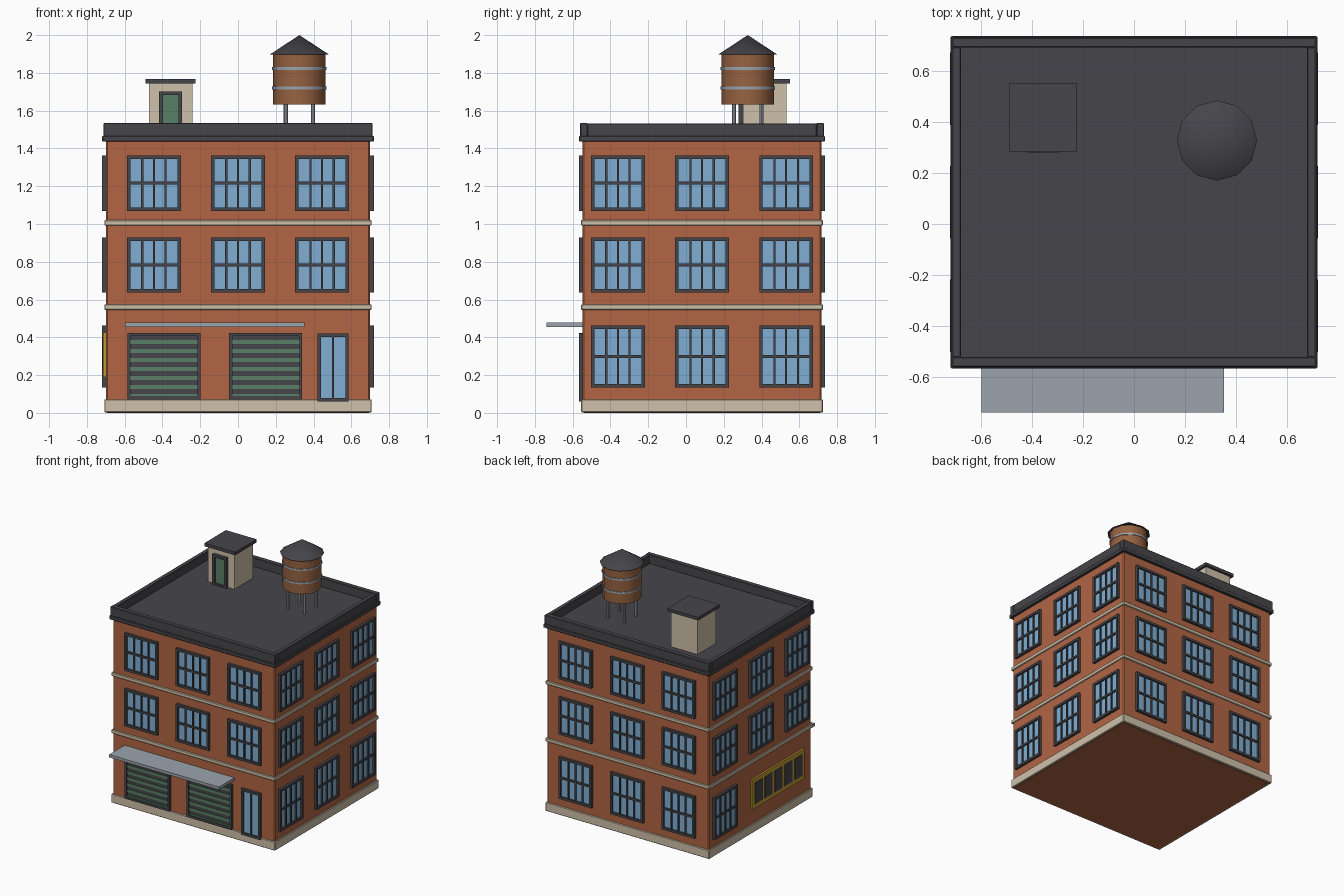
import bpy, bmesh, math
from mathutils import Matrix, Vector

if "Cube" in bpy.data.objects:
    bpy.data.objects.remove(bpy.data.objects["Cube"])

CY = 0.085            # building centre in y
HX, HY = 0.70, 0.632  # wall half sizes


def material(name, rgb):
    m = bpy.data.materials.new(name)
    lin = [((c / 255 + 0.055) / 1.055) ** 2.4 for c in rgb]
    m.diffuse_color = (*lin, 1)
    m.use_nodes = True
    m.node_tree.nodes["Principled BSDF"].inputs["Base Color"].default_value = m.diffuse_color
    return m


BRICK = material("brick", (178, 101, 68))
STONE = material("stone", (206, 193, 170))
DARK = material("dark_grey", (70, 69, 74))
GLASS = material("glass_blue", (128, 175, 212))
WOOD = material("tank_wood", (150, 98, 64))
METAL = material("light_metal", (155, 164, 173))
GREEN = material("shutter_green", (88, 128, 103))
YELLOW = material("sign_yellow", (190, 152, 50))


def finish(name, bm, mat, bevel=0, smooth=False):
    me = bpy.data.meshes.new(name)
    bm.to_mesh(me)
    bm.free()
    me.materials.append(mat)
    ob = bpy.data.objects.new(name, me)
    bpy.context.collection.objects.link(ob)
    if bevel:
        mod = ob.modifiers.new("bevel", 'BEVEL')
        mod.width, mod.segments = bevel, 1
    if smooth:
        bpy.ops.object.select_all(action='DESELECT')
        ob.select_set(True)
        bpy.context.view_layer.objects.active = ob
        bpy.ops.object.shade_smooth_by_angle(angle=math.radians(40))
    return ob


def add_box(bm, lo, hi, mat=None):
    lo, hi = Vector(lo), Vector(hi)
    m = Matrix.Translation((lo + hi) / 2) @ Matrix.Diagonal((*(hi - lo), 1))
    bmesh.ops.create_cube(bm, size=1, matrix=(mat or Matrix()) @ m)


def boxes(name, mat, items, place=None, bevel=0):
    bm = bmesh.new()
    for lo, hi in items:
        add_box(bm, lo, hi, place)
    return finish(name, bm, mat, bevel)


def slab(name, mat, grow, z0, z1, bevel=0.004):
    return boxes(name, mat, [((-HX - grow, CY - HY - grow, z0),
                              (HX + grow, CY + HY + grow, z1))], bevel=bevel)


def lathe(name, mat, profile, center, sides=12):
    bm = bmesh.new()
    for (r0, z0), (r1, z1) in zip(profile, profile[1:]):
        bmesh.ops.create_cone(bm, cap_ends=True, segments=sides, radius1=r0, radius2=r1,
                              depth=z1 - z0,
                              matrix=Matrix.Translation((*center, (z0 + z1) / 2)))
    return finish(name, bm, mat, smooth=True)


# Wall frames: local x runs along the wall, local -y points outward
def wall(angle, dist):
    return (Matrix.Translation((0, CY, 0)) @ Matrix.Rotation(angle, 4, 'Z')
            @ Matrix.Translation((0, -dist, 0)))


WALLS = {"front": wall(0, HY), "right": wall(math.pi / 2, HX),
         "back": wall(math.pi, HY), "left": wall(-math.pi / 2, HX)}


def frame_bars(x0, x1, z0, z1, cols, rows, edge, bar, rail, out=0.02):
    """Border, vertical bars and horizontal rails of a glazed opening."""
    items = [((x0, -out, z0), (x0 + edge, 0.01, z1)), ((x1 - edge, -out, z0), (x1, 0.01, z1)),
             ((x0 + edge, -out, z0), (x1 - edge, 0.01, z0 + edge)),
             ((x0 + edge, -out, z1 - edge), (x1 - edge, 0.01, z1))]
    for i in range(1, cols):
        c = x0 + edge + (x1 - x0 - 2 * edge) * i / cols
        items.append(((c - bar / 2, -out + 0.004, z0 + edge), (c + bar / 2, 0.01, z1 - edge)))
    for i in range(1, rows):
        c = z0 + edge + (z1 - z0 - 2 * edge) * i / rows
        items.append(((x0 + edge, -out + 0.003, c - rail / 2), (x1 - edge, 0.01, c + rail / 2)))
    return items


# Main volume with plinth, floor bands and cornice
slab("brick_body", BRICK, 0, 0, 1.45, 0.008)
slab("plinth", STONE, 0.008, 0.003, 0.072)
slab("lower_band", STONE, 0.008, 0.545, 0.574)
slab("upper_band", STONE, 0.008, 0.992, 1.021)
slab("cornice_roof", DARK, 0.019, 1.436, 1.466)

# Parapet around the roof
px, py, t = 0.712, 0.645, 0.038
boxes("parapet", DARK, [
    ((-px, CY - py, 1.464), (px, CY - py + t, 1.535)),
    ((-px, CY + py - t, 1.464), (px, CY + py, 1.535)),
    ((-px, CY - py + t, 1.464), (-px + 0.034, CY + py - t, 1.533)),
    ((px - 0.034, CY - py + t, 1.464), (px, CY + py - t, 1.533))], bevel=0.003)

# Windows on all four walls
ROWS = [(0.135, 0.462), (0.637, 0.929), (1.07, 1.363)]
for side, place in WALLS.items():
    bars, panes = [], []
    for floor, (z0, z1) in enumerate(ROWS):
        for c in (-0.445, 0, 0.445):
            # the front has doors below, the left wall has a sign
            if floor == 0 and (side == "front" or (side == "left" and c > -0.4)):
                continue
            x0, x1 = c - 0.142, c + 0.142
            bars += frame_bars(x0, x1, z0, z1, 4, 2, 0.018, 0.011, 0.015)
            panes.append(((x0 + 0.01, -0.006, z0 + 0.01), (x1 - 0.01, 0.005, z1 - 0.01)))
    boxes(side + "_window_frames", DARK, bars, place)
    boxes(side + "_window_glass", GLASS, panes, place)

# Garage shutters: dark surround, dark backing and green slats
F = WALLS["front"]
for name, x0 in (("left", -0.586), ("right", -0.048)):
    x1 = x0 + 0.388
    surround = frame_bars(x0, x1, 0.072, 0.424, 1, 1, 0.018, 0, 0)
    surround.append(((x0 + 0.01, -0.008, 0.072), (x1 - 0.01, 0.005, 0.42)))
    boxes(name + "_shutter_frame", DARK, surround, F)
    boxes(name + "_shutter_slats", GREEN,
          [((x0 + 0.016, -0.014, 0.079 + 0.0475 * i), (x1 - 0.016, -0.004, 0.101 + 0.0475 * i))
           for i in range(7)], F)

# Entrance door
boxes("entrance_frame", DARK, frame_bars(0.421, 0.586, 0.06, 0.42, 2, 1, 0.018, 0.012, 0), F)
boxes("entrance_glass", GLASS, [((0.43, -0.006, 0.07), (0.578, 0.005, 0.41))], F)

# Canopy over the shutters
boxes("canopy", METAL, [((-0.597, -0.739, 0.456), (0.353, CY - HY + 0.01, 0.478))])

# Sign board on the left wall (local x is reversed y)
L = WALLS["left"]
s0, s1 = -0.12, 0.53
boxes("sign_board", YELLOW, [((s0, -0.014, 0.19), (s1, 0.005, 0.425))], L)
boxes("sign_panels", DARK,
      [((s0 + 0.035 + 0.122 * i, -0.018, 0.225), (s0 + 0.127 + 0.122 * i, -0.01, 0.39))
       for i in range(5)], L)

# Roof access shed
sx, sy = -0.357, 0.417
boxes("shed_walls", STONE, [((sx - 0.115, sy - 0.115, 1.46), (sx + 0.115, sy + 0.115, 1.745))])
boxes("shed_roof", DARK, [((sx - 0.133, sy - 0.133, 1.743), (sx + 0.133, sy + 0.133, 1.767))])
S = Matrix.Translation((sx, sy - 0.115, 0))
boxes("shed_door_frame", DARK, frame_bars(-0.061, 0.061, 1.46, 1.702, 1, 1, 0.02, 0, 0, 0.024), S)
boxes("shed_door", GREEN, [((-0.05, -0.012, 1.47), (0.05, 0.005, 1.69))], S)

# Water tank on four legs
tank = (0.325, 0.327)
lathe("tank_barrel", WOOD, [(0.139, 1.633), (0.139, 1.9)], tank)
lathe("tank_roof", DARK, [(0.157, 1.897), (0.0, 2.0)], tank)
for i, z in enumerate((1.72, 1.823)):
    lathe(f"tank_hoop_{i + 1}", METAL, [(0.144, z - 0.007), (0.144, z + 0.007)], tank)
for i in range(4):
    ox, oy = 0.072 * (-1) ** i, 0.072 * (-1) ** (i // 2)
    lathe(f"tank_leg_{i + 1}", METAL, [(0.011, 1.46), (0.011, 1.64)],
          (tank[0] + ox, tank[1] + oy), 8)
